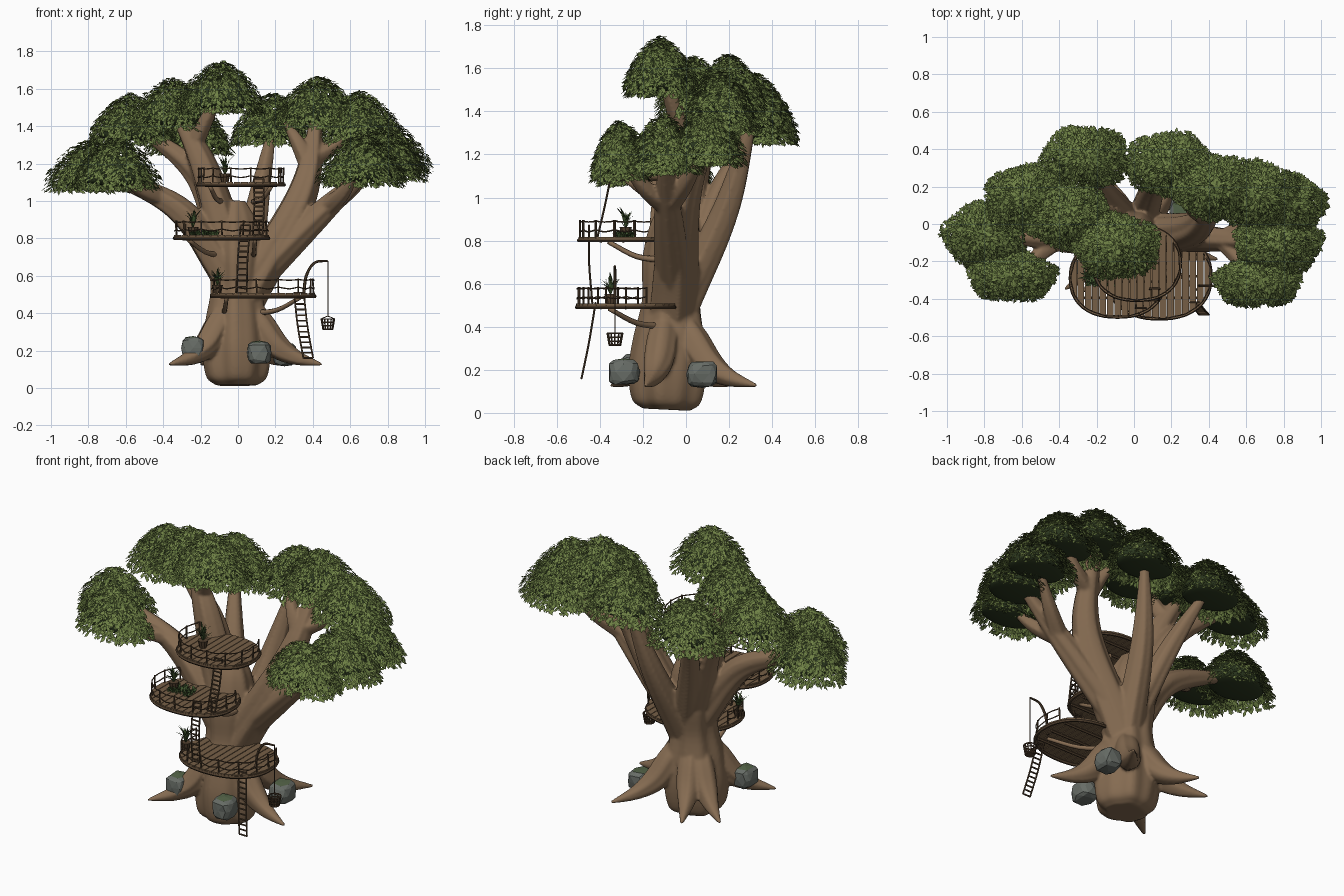
import bpy, bmesh, math, random
from mathutils import Vector, Matrix

if "Cube" in bpy.data.objects:
    bpy.data.objects.remove(bpy.data.objects["Cube"])
random.seed(7)

def mat(name, r, g, b):
    m = bpy.data.materials.new(name)
    m.diffuse_color = (*[((c / 255 + 0.055) / 1.055) ** 2.4 for c in (r, g, b)], 1)
    m.use_nodes = True
    m.node_tree.nodes["Principled BSDF"].inputs["Base Color"].default_value = m.diffuse_color
    return m

BARK = mat("bark", 134, 108, 82)
PLANK = mat("deck plank", 118, 95, 70)
DARK = mat("dark wood", 84, 66, 48)
LEAF = mat("leaf green", 112, 130, 70)
LEAF2 = mat("leaf deep green", 94, 112, 58)
CORE = mat("canopy shade", 42, 54, 30)
ROCK = mat("rock grey", 104, 109, 103)
MOSS = mat("moss", 84, 100, 72)
PLANT = mat("plant green", 66, 88, 48)

def finish(bm, name, *mats, smooth=False, recalc=True):
    me = bpy.data.meshes.new(name)
    if recalc:
        bmesh.ops.recalc_face_normals(bm, faces=bm.faces[:])
    for f in bm.faces:
        f.smooth = smooth
    bm.to_mesh(me)
    bm.free()
    for m in mats:
        me.materials.append(m)
    ob = bpy.data.objects.new(name, me)
    bpy.context.collection.objects.link(ob)
    return ob

def spline(pts, steps):
    """Catmull-Rom through the given points."""
    p = [Vector(q) for q in pts]
    p = [p[0] * 2 - p[1]] + p + [p[-1] * 2 - p[-2]]
    out = []
    for i in range(1, len(p) - 2):
        a, b, c, d = p[i - 1:i + 3]
        for s in range(steps):
            t = s / steps
            out.append(0.5 * (2 * b + (c - a) * t + (2 * a - 5 * b + 4 * c - d) * t * t
                              + (3 * b - a - 3 * c + d) * t ** 3))
    return out + [p[-2]]

def tube(bm, pts, sides=6, steps=4, ridge=0.0):
    """Closed tube through (x, y, z, radius) points, with optional bark ridges."""
    P = [Vector(q) for q in pts] if steps == 1 else spline(pts, steps)
    ph, rings, u = random.random() * 6, [], None
    for i, q in enumerate(P):
        t = (P[min(i + 1, len(P) - 1)].xyz - P[max(i - 1, 0)].xyz).normalized()
        if u is None:
            u = Vector((1, 0, 0)) if abs(t.x) < 0.9 else Vector((0, 1, 0))
        u = (u - t * u.dot(t)).normalized()
        v = t.cross(u)
        ring = []
        for k in range(sides):
            a = 2 * math.pi * k / sides
            r = max(q.w, 0.002) * (1 + ridge * (math.sin(5 * a + ph + i * 0.06) + 0.6 * math.sin(9 * a - ph)))
            ring.append(bm.verts.new(q.xyz + (u * math.cos(a) + v * math.sin(a)) * r))
        rings.append(ring)
    for A, B in zip(rings, rings[1:]):
        for k in range(sides):
            bm.faces.new((A[k], A[(k + 1) % sides], B[(k + 1) % sides], B[k]))
    bm.faces.new(rings[0][::-1])
    bm.faces.new(rings[-1])

def rod(bm, a, b, r, sides=5):
    tube(bm, [(*a, r), (*b, r)], sides, 1)

# Trunk, limbs and roots, fused into one smooth bark skin
bm = bmesh.new()
profile = [(.015, .11), (.06, .16), (.2, .178), (.35, .162), (.52, .132), (.7, .14), (.88, .11), (1, .05)]
tube(bm, [(-.01, -.09 + .05 * z, z, r) for z, r in profile], 48, 5, .05)

tips, paths = [], []
def limb(a, m, b, r):
    pts = [(*a, r), (*m, r * .72), (*b, r * .22)]
    tube(bm, pts, 28, 10, .055)
    paths.append(spline(pts, 10))
    tips.append(Vector(b))

limb((-.05, -.08, .6), (-.33, -.09, .965), (-.79, -.06, 1.17), .095)
limb((-.06, -.02, .72), (-.22, .05, 1.14), (-.57, .14, 1.42), .09)
limb((-.04, -.07, .72), (-.19, -.03, 1.2), (-.35, .04, 1.5), .1)
limb((0, 0, .6), (-.14, .16, 1.03), (-.26, .35, 1.37), .075)
limb((.03, -.02, .5), (.1, .19, .95), (.19, .32, 1.42), .085)
limb((.03, -.06, .48), (.34, -.01, 1.03), (.43, .2, 1.51), .112)
limb((.1, -.05, .6), (.44, -.08, .93), (.77, -.1, 1.23), .09)

def fork(parent, t, tip, lift=.03):
    a = paths[parent][t]
    m = (a.xyz + Vector(tip)) / 2 - Vector((0, 0, lift))
    limb(a.xyz, m, tip, a.w * .85)

fork(0, 12, (-.65, -.28, 1.18))
fork(2, 13, (-.09, -.12, 1.59), 0)
fork(5, 14, (.65, .16, 1.43))
fork(6, 11, (.79, .1, 1.27))
fork(6, 11, (.66, -.31, 1.2))
limb(paths[5][13].xyz, (.31, .08, 1.33), (.25, .15, 1.42), .05)
tips.pop()

for x, y in [(.45, -.19), (-.37, -.35), (.28, .33), (-.2, .33), (-.37, .2)]:
    p = lambda t, z, r: (x * t, (y + .08) * t - .08, z, r)
    tube(bm, [p(.15, .44, .05), p(.28, .34, .07), p(.45, .23, .068), p(.68, .165, .042), p(1, .125, .008)], 18, 6, .05)
tree = finish(bm, "trunk_and_limbs", BARK, smooth=True)
rm = tree.modifiers.new("fuse", 'REMESH')
rm.mode, rm.voxel_size, rm.use_smooth_shade = 'VOXEL', .009, True
sm = tree.modifiers.new("soften", 'SMOOTH')
sm.factor, sm.iterations = .5, 3

# Canopy: a low dark dome on every limb tip, under an umbrella of drooping leaf cards
def jitter(s):
    return Vector([random.uniform(-s, s) for _ in range(3)])

core, leaves = bmesh.new(), bmesh.new()
for tip in tips:
    c = tip - Vector((0, 0, .07))
    rx, ry, rz = .235, (.135 if tip.y < -.2 else .175), .225
    M = Matrix.Translation(c) @ Matrix.Diagonal((rx * .74, ry * .74, rz * .6, 1))
    for v in bmesh.ops.create_icosphere(core, subdivisions=3, radius=1, matrix=M)['verts']:
        if v.co.z < c.z:
            v.co.z = c.z + (v.co.z - c.z) * .2
    for i in range(2600):
        a, h = random.uniform(0, 6.283), random.uniform(-.25, 1)
        w = (1 - max(h, 0) ** 1.25) ** .6 * (1 + .06 * math.sin(5 * a + tip.x * 9))
        p = c + Vector((w * math.cos(a) * rx, w * math.sin(a) * ry, h * rz)) * random.uniform(.78, 1.02)
        nn = (Vector((w * math.cos(a), w * math.sin(a), 1.0)) + jitter(.45)).normalized()
        out = Vector((math.cos(a), math.sin(a), -.3)) + jitter(.7)
        t = (out - nn * out.dot(nn)).normalized()
        s = t.cross(nn) * random.uniform(.007, .011)
        t = t * random.uniform(.014, .022)
        f = leaves.faces.new([leaves.verts.new(q) for q in (p - t, p + s, p + t, p - s)])
        f.normal_update()
        if f.normal.z < 0:
            f.normal_flip()
        f.material_index = 1 if random.random() < .4 else 0
finish(core, "canopy_cores", CORE, smooth=True)
finish(leaves, "canopy_leaves", LEAF, LEAF2, recalc=False)

# Decks: planks cut to a rounded outline, a rim, joists, rope railing and curved struts
def deck(name, cx, cy, z, rx, ry, a0, a1):
    def edge(a, k=1):
        c, s = math.cos(a), math.sin(a)
        e = (abs(c) ** 2.3 + abs(s) ** 2.3) ** (-1 / 2.3)
        return Vector((cx + rx * k * c * e, cy + ry * k * s * e))
    bm = bmesh.new()
    n = round(2 * rx / .04)
    for i in range(n):
        xs = [-1 + 2 * i / n + .008, -1 + 2 * (i + 1) / n - .008]
        hs = [ry * max(.02, 1 - abs(u) ** 2.3) ** (1 / 2.3) for u in xs]
        poly = [(xs[0], -hs[0]), (xs[1], -hs[1]), (xs[1], hs[1]), (xs[0], hs[0])]
        lo, hi = [[bm.verts.new((cx + u * rx, cy + v, zz)) for u, v in poly] for zz in (z, z + .012)]
        bm.faces.new(lo[::-1])
        bm.faces.new(hi)
        for k in range(4):
            bm.faces.new((lo[k], lo[(k + 1) % 4], hi[(k + 1) % 4], hi[k]))
    finish(bm, name + "_planks", PLANK)
    bm = bmesh.new()
    tube(bm, [(*edge(i * math.pi / 24, .985), z - .004, .01) for i in range(49)], 6, 1)
    for k in (-.5, 0, .5):
        rod(bm, (cx - rx * .82, cy + ry * k, z - .008), (cx + rx * .82, cy + ry * k, z - .008), .008)
    finish(bm, name + "_frame", DARK)
    bm = bmesh.new()
    P = [edge(math.radians(a0 + (a1 - a0) * i / 9), .96) for i in range(10)]
    for p in P:
        rod(bm, (*p, z), (p.x + random.uniform(-.005, .005), p.y, z + .09), .005)
    for p, q in zip(P, P[1:]):
        for h, sag in ((.085, .004), (.045, .01)):
            m = (p + q) / 2 + ((p + q) / 2 - Vector((cx, cy))) * .04
            tube(bm, [(*p, z + h, .0035), (*m, z + h - sag, .0035), (*q, z + h, .0035)], 5, 2)
    finish(bm, name + "_railing", DARK)
    bm = bmesh.new()
    for deg in (205, 335):
        a = Vector((*edge(math.radians(deg), .75), z - .012))
        b = Vector((.09 * math.cos(math.radians(deg)), -.1, z - .095))
        m = (a + b) / 2 - Vector((0, 0, .025))
        tube(bm, [(*a, .011), (*m, .013), (*b, .016)], 7, 4)
    finish(bm, name + "_struts", BARK, smooth=True)

deck("lower_deck", .135, -.28, .495, .28, .23, 165, 385)
deck("middle_deck", -.088, -.29, .805, .255, .21, 140, 375)
deck("upper_deck", .015, -.21, 1.09, .235, .2, 150, 390)

# Rope ladders
def ladder(name, top, mid, low, w=.026):
    bm = bmesh.new()
    P = spline([top, mid, low], 6)
    for s in (-w, w):
        tube(bm, [(p.x + s, p.y, p.z, .005) for p in P], 5, 1)
    for p in P:
        rod(bm, (p.x - w, p.y, p.z), (p.x + w, p.y, p.z), .005)
    finish(bm, name, DARK)

ladder("lower_ladder", (.325, -.42, .51), (.345, -.45, .33), (.375, -.485, .16))
ladder("middle_ladder", (.04, -.45, .87), (.025, -.45, .7), (.02, -.435, .51))
ladder("upper_ladder", (.11, -.345, 1.12), (.112, -.375, .97), (.105, -.41, .82))

# Bent pole with rope and hanging basket
bm = bmesh.new()
X, Y = .48, -.33
tube(bm, [(.35, Y, .49, .009), (.365, Y, .6, .008), (.41, Y, .67, .007), (X, Y, .68, .006)], 6, 5)
rod(bm, (X, Y, .68), (X, Y, .38), .003)
def around(i, r, z):
    return (X + r * math.cos(i * math.pi / 6), Y + r * math.sin(i * math.pi / 6), z)
for k in range(4):
    tube(bm, [(*around(i, .026 + .0033 * k, .315 + .018 * k), .004) for i in range(13)], 5, 1)
for i in range(12):
    rod(bm, around(i, .026, .313), around(i, .036, .372), .004)
    if i % 6 == 0:
        rod(bm, around(i, .036, .37), (X, Y, .385), .0025)
rod(bm, (X, Y, .312), (X, Y, .318), .027, 12)
finish(bm, "pole_and_basket", DARK)

# Potted spiky plants and a low leafy patch
pots, blades = bmesh.new(), bmesh.new()
def blade(base, a, lean, h, w):
    d, s = Vector((math.cos(a), math.sin(a), 0)), Vector((-math.sin(a), math.cos(a), 0)) * w
    b = Vector(base)
    m, e = b + d * lean * .4 + Vector((0, 0, h * .7)), b + d * lean + Vector((0, 0, h))
    v = [blades.verts.new(q) for q in (b - s * .6, b + s * .6, m + s, m - s, e)]
    blades.faces.new(v[:4])
    blades.faces.new((v[3], v[2], v[4]))
for x, y, z in [(-.11, -.35, .507), (-.24, -.28, .817), (-.07, -.24, 1.102)]:
    tube(pots, [(x, y, z, .02), (x, y, z + .045, .03)], 10, 1)
    for i in range(26):
        blade((x, y, z + .04), i * 2.4, random.uniform(.015, .065), random.uniform(.04, .11), .005)
for i in range(110):
    p = (random.uniform(-.25, -.11), random.uniform(-.33, -.24), .815)
    blade(p, random.random() * 6.28, .02, random.uniform(.015, .035), .008)
finish(pots, "plant_pots", DARK)
finish(blades, "plants", PLANT)

# Mossy boulders between the roots
for i, c in enumerate([(-.24, -.23, .215), (.115, -.29, .19), (.25, .075, .18)]):
    bm = bmesh.new()
    for v in bmesh.ops.create_icosphere(bm, subdivisions=2, radius=1)['verts']:
        q = Vector([math.copysign(abs(k) ** .6, k) for k in v.co]) * random.uniform(.9, 1.04)
        v.co = Vector(c) + Vector((q.x * .066, q.y * .074, q.z * .063))
    bm.normal_update()
    for f in bm.faces:
        f.material_index = 1 if f.normal.z > .93 else 0
    finish(bm, f"boulder_{i + 1}", ROCK, MOSS)
